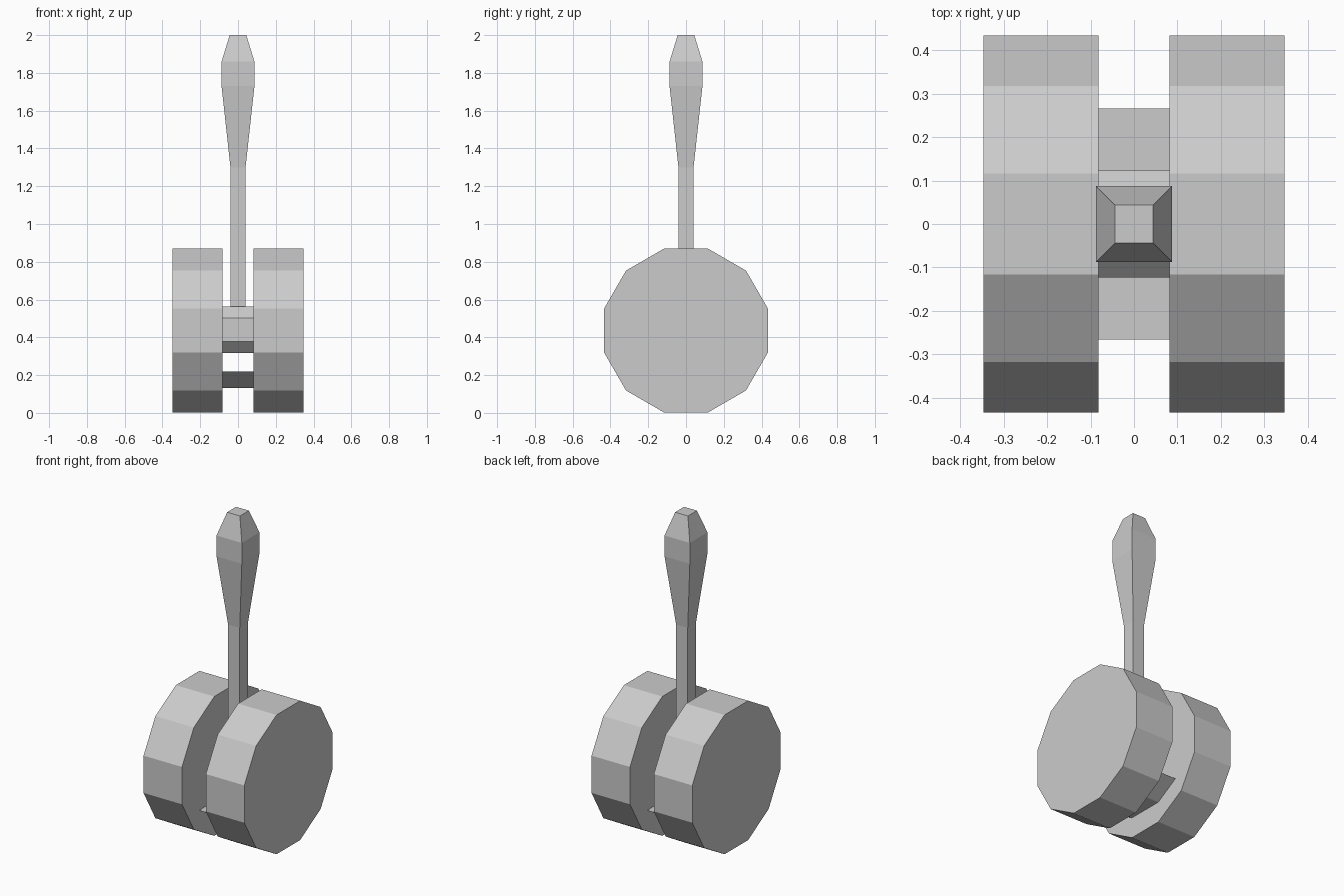
import bpy, bmesh, math

if "Cube" in bpy.data.objects:
    bpy.data.objects.remove(bpy.data.objects["Cube"])


def mesh_object(name, rings):
    """Loft a closed solid through a list of vertex rings."""
    bm = bmesh.new()
    loops = [[bm.verts.new(p) for p in ring] for ring in rings]
    for a, b in zip(loops, loops[1:]):
        n = len(a)
        for i in range(n):
            j = (i + 1) % n
            bm.faces.new((a[i], a[j], b[j], b[i]))
    bm.faces.new(loops[0][::-1])
    bm.faces.new(loops[-1])
    bmesh.ops.recalc_face_normals(bm, faces=bm.faces)
    mesh = bpy.data.meshes.new(name)
    bm.to_mesh(mesh)
    bm.free()
    obj = bpy.data.objects.new(name, mesh)
    bpy.context.collection.objects.link(obj)
    return obj


def extrude_x(name, profile, x0, x1):
    """Extrude a (y, z) profile along x."""
    return mesh_object(name, [[(x, y, z) for y, z in profile] for x in (x0, x1)])


CENTER_Z, RADIUS, GAP, OUTER = 0.436, 0.449, 0.082, 0.347

# Two twelve-sided drums
drum = [(RADIUS * math.cos(math.radians(15 + 30 * i)),
         CENTER_Z + RADIUS * math.sin(math.radians(15 + 30 * i))) for i in range(12)]
for side, label in ((-1, "left"), (1, "right")):
    extrude_x(label + "_drum", drum, side * GAP, side * OUTER)

# Bevelled square axle joining the drums
s, c = 0.123, 0.062
axle = [(s, -c), (s, c), (c, s), (-c, s), (-s, c), (-s, -c), (-c, -s), (c, -s)]
extrude_x("axle", [(y, 0.44 + z) for y, z in axle], -GAP, GAP)

# Lower counterweight bridge with sloping underside
extrude_x("lower_bridge", [(0.266, 0.218), (-0.266, 0.218), (-0.115, 0.131), (0.115, 0.131)],
          -GAP, GAP)

# Square shaft flaring into a tapered grip
stations = [(0.56, 0.04), (1.30, 0.04), (1.73, 0.087), (1.86, 0.087), (2.0, 0.044)]
mesh_object("lever_handle",
            [[(r, r, z), (-r, r, z), (-r, -r, z), (r, -r, z)] for z, r in stations])
